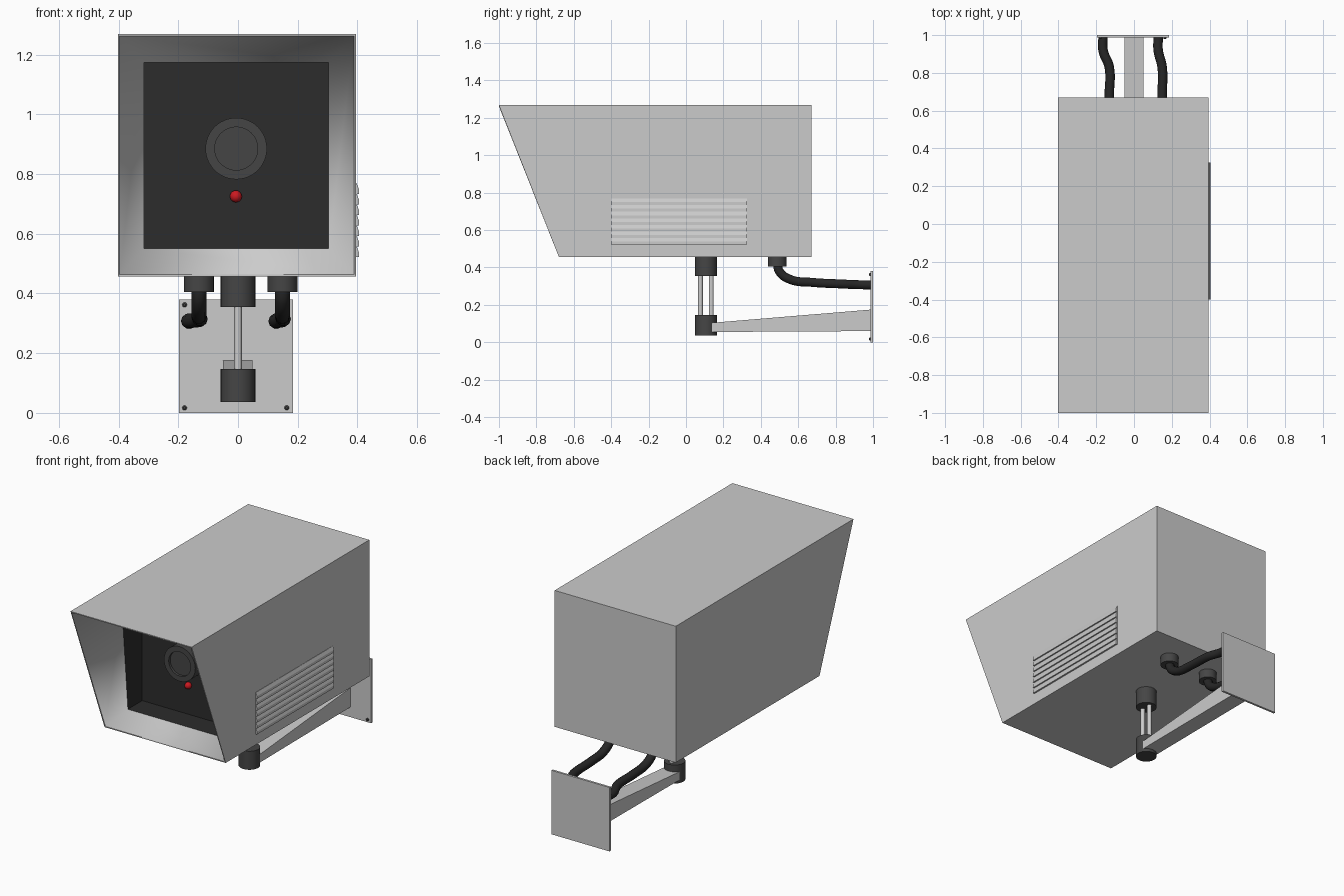
import bpy, bmesh, math
from mathutils import Vector

if "Cube" in bpy.data.objects:
    bpy.data.objects.remove(bpy.data.objects["Cube"])


def material(name, rgb):
    m = bpy.data.materials.new(name)
    m.diffuse_color = (*rgb, 1)
    m.use_nodes = True
    m.node_tree.nodes["Principled BSDF"].inputs["Base Color"].default_value = m.diffuse_color
    return m


DARK = material("dark_plastic", (0.06, 0.06, 0.06))
PANEL = material("panel_black", (0.025, 0.025, 0.025))
CABLE = material("cable_black", (0.02, 0.02, 0.02))
RED = material("red_light", (0.6, 0.01, 0.015))


def finish(name, bm, mat=None, smooth=None):
    me = bpy.data.meshes.new(name)
    bm.to_mesh(me)
    bm.free()
    ob = bpy.data.objects.new(name, me)
    bpy.context.collection.objects.link(ob)
    if mat:
        me.materials.append(mat)
    if smooth:
        bpy.context.view_layer.objects.active = ob
        ob.select_set(True)
        bpy.ops.object.shade_smooth_by_angle(angle=math.radians(smooth))
        ob.select_set(False)
    return ob


def loft(name, loops, cap_start=False, cap_end=False, **kw):
    """Skin a series of equal-length closed loops."""
    bm = bmesh.new()
    rings = [[bm.verts.new(p) for p in lp] for lp in loops]
    n = len(rings[0])
    for a, b in zip(rings, rings[1:]):
        for i in range(n):
            j = (i + 1) % n
            bm.faces.new((a[i], a[j], b[j], b[i]))
    if cap_start:
        bm.faces.new(rings[0][::-1])
    if cap_end:
        bm.faces.new(rings[-1])
    return finish(name, bm, **kw)


def rect(x0, x1, z0, z1, y_bottom, y_top):
    return [(x0, y_bottom, z0), (x1, y_bottom, z0), (x1, y_top, z1), (x0, y_top, z1)]


def extrude(name, profile, direction, **kw):
    d = Vector(direction)
    bm = bmesh.new()
    f = bm.faces.new([bm.verts.new(p) for p in profile])
    r = bmesh.ops.extrude_face_region(bm, geom=[f], use_keep_orig=True)
    verts = [v for v in r["geom"] if isinstance(v, bmesh.types.BMVert)]
    bmesh.ops.translate(bm, verts=verts, vec=d)
    bmesh.ops.recalc_face_normals(bm, faces=bm.faces)
    return finish(name, bm, **kw)


def lathe(name, profile, origin, axis="z", steps=32, **kw):
    """Revolve (radius, height) points; axis 'y' points height towards -y."""
    o = Vector(origin)
    loops = []
    for r, h in profile:
        lp = []
        for i in range(steps):
            a = 2 * math.pi * i / steps
            c, s = r * math.cos(a), r * math.sin(a)
            lp.append(o + (Vector((c, s, h)) if axis == "z" else Vector((c, -h, s))))
        loops.append(lp)
    return loft(name, loops, True, True, smooth=35, **kw)


# Housing shell with sloped, open front
X0, X1, Z0, Z1 = -0.402, 0.395, 0.457, 1.268
outer = rect(X0, X1, Z0, Z1, -0.68, -1.0)
lip = rect(X0 + .006, X1 - .006, Z0 + .006, Z1 - .006, -0.68, -1.0)
inner = rect(-0.315, 0.303, 0.55, 1.173, -0.585, -0.64)
back = rect(X0, X1, Z0, Z1, 0.67, 0.67)
loft("housing", [lip, outer, back][::-1], cap_start=True)

# Funnel-shaped hood interior, softly shaded
hood = loft("hood_interior", [inner, lip])
for p in hood.data.polygons:
    p.use_smooth = True

# Dark recess holding the camera
loft("camera_recess", [rect(-0.315, 0.303, 0.55, 1.173, -0.45, -0.45), inner],
     cap_start=True, mat=PANEL)

# Lens barrel with recessed glass
lathe("lens", [(0.103, 0), (0.103, 0.09), (0.072, 0.09), (0.072, 0.075)],
      (-0.006, -0.45, 0.885), axis="y", steps=48, mat=DARK)

# Red indicator light
bm = bmesh.new()
bmesh.ops.create_uvsphere(bm, u_segments=20, v_segments=12, radius=0.02)
bmesh.ops.translate(bm, verts=bm.verts, vec=(-0.007, -0.458, 0.725))
finish("indicator_light", bm, RED, 60)

# Side vent made of sloped slats
pitch = 0.247 / 7
for i in range(7):
    z = 0.522 + i * pitch
    extrude("vent_slat", [(0.39, -0.4, z), (0.405, -0.4, z), (0.405, -0.4, z + pitch * .45),
                          (0.397, -0.4, z + pitch), (0.39, -0.4, z + pitch)], (0, 0.725, 0))

# Swivel post: two collars joined by rods
for name, z, h in (("upper_collar", 0.355, 0.105), ("lower_collar", 0.037, 0.11)):
    lathe(name, [(0.058, 0), (0.058, h)], (0, 0.107, z), mat=DARK)
for y in (0.077, 0.135):
    lathe("post_rod", [(0.013, 0), (0.013, 0.23)], (0, y, 0.135), steps=12)

# Tapered bracket arm
extrude("bracket_arm", [(-0.051, 0.11, 0.055), (-0.051, 0.99, 0.06),
                        (-0.051, 0.99, 0.175), (-0.051, 0.11, 0.102)], (0.1, 0, 0))

# Wall plate and corner bolts
extrude("wall_plate", [(-0.197, 0.987, 0), (0.185, 0.987, 0),
                       (0.185, 0.987, 0.38), (-0.197, 0.987, 0.38)], (0, 0.013, 0))
for x in (-0.179, 0.163):
    for z in (0.017, 0.362):
        lathe("plate_bolt", [(0.008, 0), (0.008, 0.006), (0.004, 0.009)],
              (x, 0.988, z), axis="y", steps=12, mat=DARK)

# Cables with their entry glands
for x, shift in ((-0.131, -0.033), (0.149, -0.021)):
    lathe("cable_gland", [(0.05, 0), (0.05, 0.055)], (x, 0.488, 0.405), mat=DARK)
    cu = bpy.data.curves.new("cable", "CURVE")
    cu.dimensions = "3D"
    cu.bevel_depth = 0.025
    cu.bevel_resolution = 3
    cu.resolution_u = 8
    cu.use_fill_caps = True
    path = [(x, 0.488, 0.42), (x, 0.50, 0.378), (x, 0.555, 0.337), (x, 0.68, 0.32),
            (x, 0.83, 0.312), (x + shift, 0.92, 0.308), (x + shift, 0.988, 0.307)]
    sp = cu.splines.new("BEZIER")
    sp.bezier_points.add(len(path) - 1)
    for bp, co in zip(sp.bezier_points, path):
        bp.co = co
        bp.handle_left_type = bp.handle_right_type = "AUTO"
    cu.materials.append(CABLE)
    bpy.context.collection.objects.link(bpy.data.objects.new("cable", cu))
